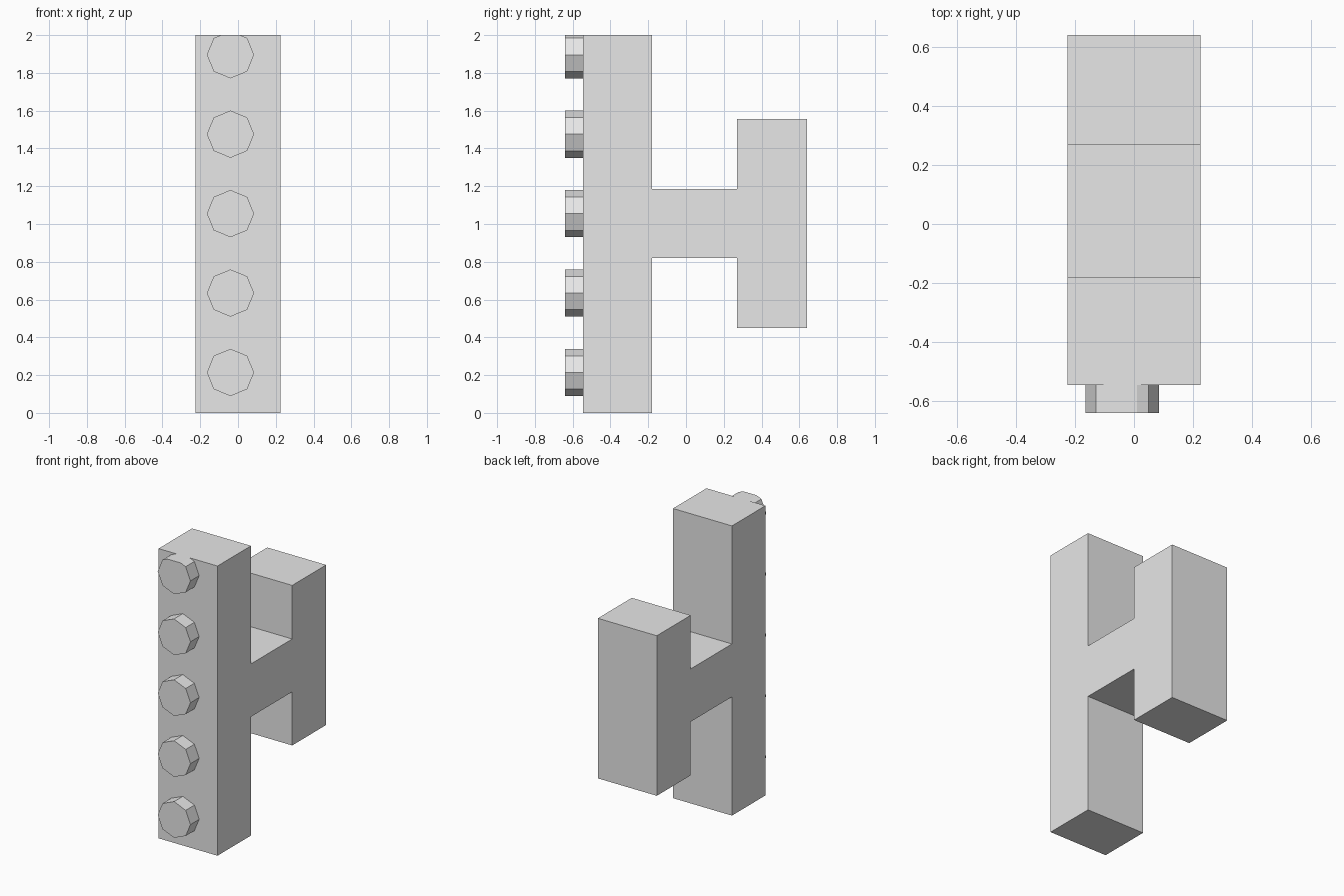
import bpy
import bmesh
from mathutils import Matrix, Vector

cube = bpy.data.objects.get("Cube")
if cube:
    bpy.data.objects.remove(cube, do_unlink=True)

HALF_WIDTH = 0.225
TOP = 2.0

grey = bpy.data.materials.new("light grey")
grey.use_nodes = True
grey.diffuse_color = (0.8, 0.8, 0.8, 1)
grey.node_tree.nodes["Principled BSDF"].inputs["Base Color"].default_value = (0.8, 0.8, 0.8, 1)


def add_object(name, bm):
    bmesh.ops.recalc_face_normals(bm, faces=bm.faces)
    mesh = bpy.data.meshes.new(name)
    bm.to_mesh(mesh)
    bm.free()
    mesh.materials.append(grey)
    obj = bpy.data.objects.new(name, mesh)
    bpy.context.collection.objects.link(obj)
    return obj


# H-shaped body: side profile (y, z) extruded across the width
profile = [(-0.545, 0), (-0.18, 0), (-0.18, 0.82), (0.27, 0.82),
           (0.27, 0.45), (0.64, 0.45), (0.64, 1.555), (0.27, 1.555),
           (0.27, 1.185), (-0.18, 1.185), (-0.18, TOP), (-0.545, TOP)]
bm = bmesh.new()
side = bm.faces.new([bm.verts.new((-HALF_WIDTH, y, z)) for y, z in profile])
extruded = bmesh.ops.extrude_face_region(bm, geom=[side])["geom"]
bmesh.ops.translate(bm, vec=(2 * HALF_WIDTH, 0, 0),
                    verts=[g for g in extruded if isinstance(g, bmesh.types.BMVert)])
add_object("body", bm)

# Octagonal studs up the front; the top one is trimmed flush with the body
for i in range(5):
    bm = bmesh.new()
    bmesh.ops.create_cone(bm, cap_ends=True, segments=8, radius1=0.125, radius2=0.125, depth=0.095)
    place = Matrix.Translation((-0.04, -0.5925, 0.214 + 0.4205 * i))
    bmesh.ops.transform(bm, verts=bm.verts, matrix=place @ Matrix.Rotation(1.570796, 4, "X"))
    cut = bmesh.ops.bisect_plane(bm, geom=bm.verts[:] + bm.edges[:] + bm.faces[:],
                                 plane_co=Vector((0, 0, TOP)), plane_no=Vector((0, 0, 1)),
                                 clear_outer=True)["geom_cut"]
    edges = [g for g in cut if isinstance(g, bmesh.types.BMEdge)]
    if edges:
        bmesh.ops.holes_fill(bm, edges=[e for e in bm.edges if e.is_boundary], sides=0)
    add_object(f"stud_{i + 1}", bm)
